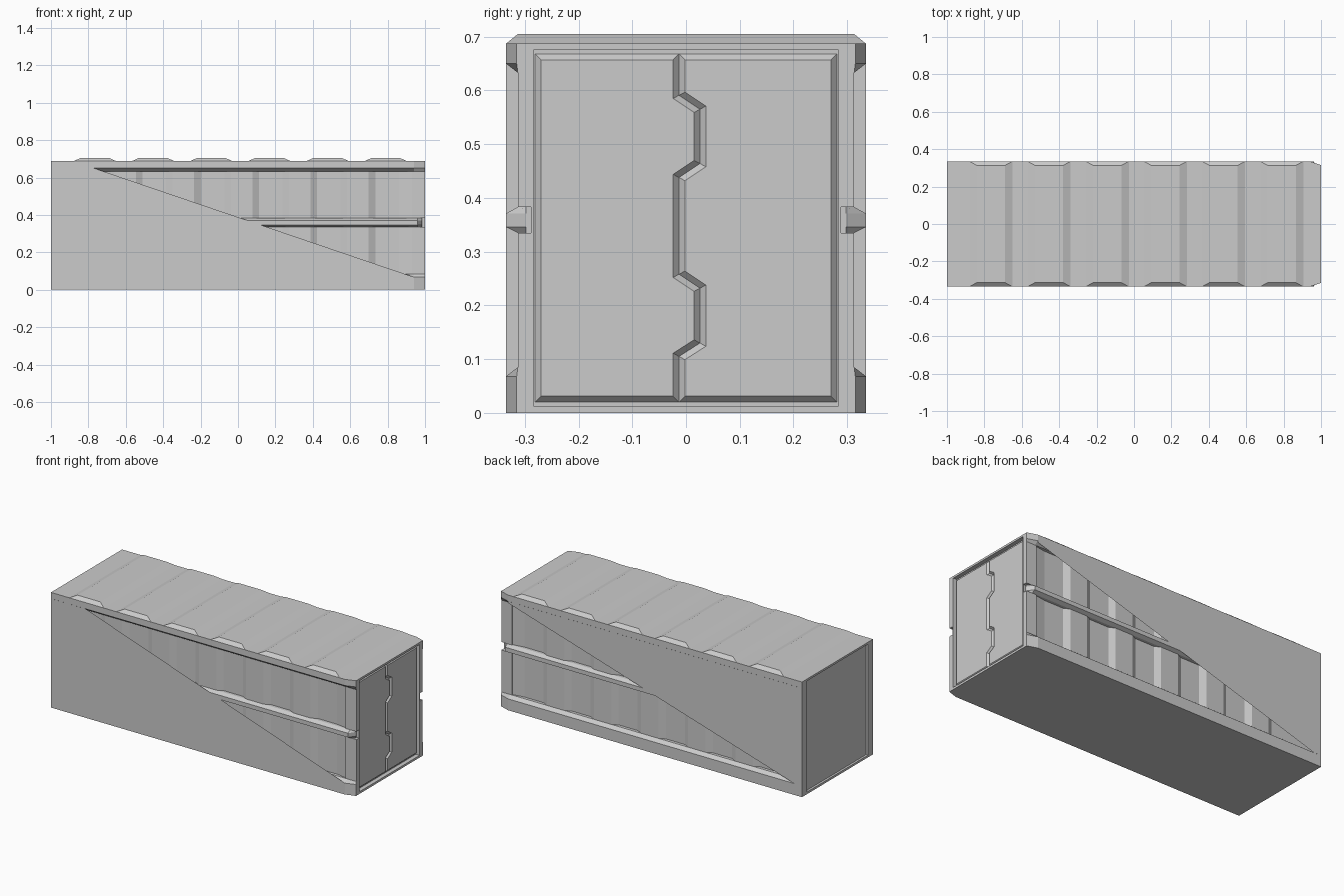
import bpy, bmesh

if "Cube" in bpy.data.objects:
    bpy.data.objects.remove(bpy.data.objects["Cube"])


def finish(name, bm):
    me = bpy.data.meshes.new(name)
    bm.to_mesh(me)
    bm.free()
    ob = bpy.data.objects.new(name, me)
    bpy.context.collection.objects.link(ob)
    return ob


def loft(name, rings):
    """Skin matching rings of 3D points and cap both ends."""
    bm = bmesh.new()
    vs = [[bm.verts.new(p) for p in r] for r in rings]
    n = len(rings[0])
    for a, b in zip(vs, vs[1:]):
        for i in range(n):
            j = (i + 1) % n
            bm.faces.new((a[i], a[j], b[j], b[i]))
    bm.faces.new(vs[0][::-1])
    bm.faces.new(vs[-1])
    bmesh.ops.recalc_face_normals(bm, faces=bm.faces[:])
    return finish(name, bm)


def box(name, x0, x1, y0, y1, z0, z1):
    c = [(x0, y0), (x1, y0), (x1, y1), (x0, y1)]
    return loft(name, [[(x, y, z) for x, y in c] for z in (z0, z1)])


W, P, J = 0.335, 0.313, 0.288      # outer rail, panel crest, inner jamb
DEEP = 0.295                       # panel valley
PITCH = 0.311

# corrugated side walls, an upper and a lower band
edge = [(-0.985, DEEP)]
for k in range(6):
    c = -0.76 + k * PITCH
    edge += [(c + 0.065, DEEP), (c + 0.10, P), (c + 0.215, P), (c + 0.25, DEEP)]
edge = [p for p in edge if p[0] < 0.97] 
edge[-1] = (0.975, P)
plan = edge + [(x, -y) for x, y in reversed(edge)]
for name, z0, z1 in (("lower_corrugated_wall", 0.013, 0.335), ("upper_corrugated_wall", 0.383, 0.675)):
    loft(name, [[(x, y, z) for x, y in plan] for z in (z0, z1)])
box("middle_core", -0.985, 0.975, -J, J, 0.335, 0.383)

# floor and roof sheets
box("floor", -1, 1, -0.3, 0.3, 0, 0.013)
box("roof", -1, 1, -0.3, 0.3, 0.675, 0.687)

# raised roof ribs
for k in range(6):
    c = -0.765 + k * PITCH
    loft("roof_rib", [[(c - a, -b, z), (c + a, -b, z), (c + a, b, z), (c - a, b, z)]
                      for a, b, z in ((0.115, W, 0.687), (0.075, P, 0.705))])

# long rails, chamfered towards the door end
top = [(J, 0.687), (W, 0.687), (W, 0.65), (P, 0.633), (J, 0.633)]
bottom = [(J, 0), (W, 0), (W, 0.068), (P, 0.085), (J, 0.085)]
middle = [(J, 0.335), (P, 0.335), (W, 0.346), (W, 0.371), (P, 0.383), (J, 0.383)]
for s, side in ((-1, "front"), (1, "back")):
    for name, prof, xa, xb, lim in (("top", top, 0.94, 1, P + 0.002), ("bottom", bottom, 0.94, 1, P + 0.002),
                                    ("middle", middle, 0.96, 0.985, 0.298)):
        loft(f"{side}_{name}_rail",
             [[(x, s * min(y, m), z) for y, z in prof] for x, m in ((-1, W), (xa, W), (xb, lim))])
    # corner posts at the door end, split by the notch
    for z0, z1 in ((0.0, 0.335), (0.383, 0.687)):
        box(f"{side}_door_post", 0.93, 1, *sorted((s * J, s * P)), z0, z1)
    box(f"{side}_post_web", 0.96, 1, *sorted((s * (J - 0.004), s * J)), 0.013, 0.675)
    # frame of the blank end
    box(f"{side}_end_post", -1, -0.985, *sorted((s * J, s * W)), 0, 0.687)
box("end_wall", -0.987, -0.98, -W, W, 0, 0.687)

# flat diagonal cover sheets over part of each side
sheets = {
    "front_diagonal_sheet": (-W - 0.0005, [(-1, 0.068), (0.94, 0.068), (-0.77, 0.65), (-1, 0.65)]),
    "back_diagonal_sheet": (W + 0.0005, [(-1, 0.65), (0.94, 0.65), (0.94, 0.64), (-0.95, 0.068), (-1, 0.068)]),
}
for name, (y, pts) in sheets.items():
    bm = bmesh.new()
    bm.faces.new([bm.verts.new((x, y, z)) for x, z in pts])
    finish(name, bm)

# two interlocking door leaves with bevelled edges
A, B = -0.013, 0.026
seam = [(A, 0.02), (A, 0.105), (B, 0.13), (B, 0.232), (A, 0.258),
        (A, 0.438), (B, 0.464), (B, 0.565), (A, 0.591), (A, 0.668)]
for name, y in (("left_door", -0.281), ("right_door", 0.281)):
    bm = bmesh.new()
    f = bm.faces.new([bm.verts.new((0.977, py, pz)) for py, pz in seam + [(y, 0.668), (y, 0.02)]])
    f.normal_update()
    if f.normal.x < 0:
        f.normal_flip()
    bmesh.ops.inset_region(bm, faces=[f], use_boundary=True, use_even_offset=True,
                           thickness=0.011, depth=0.012)
    finish(name, bm)
